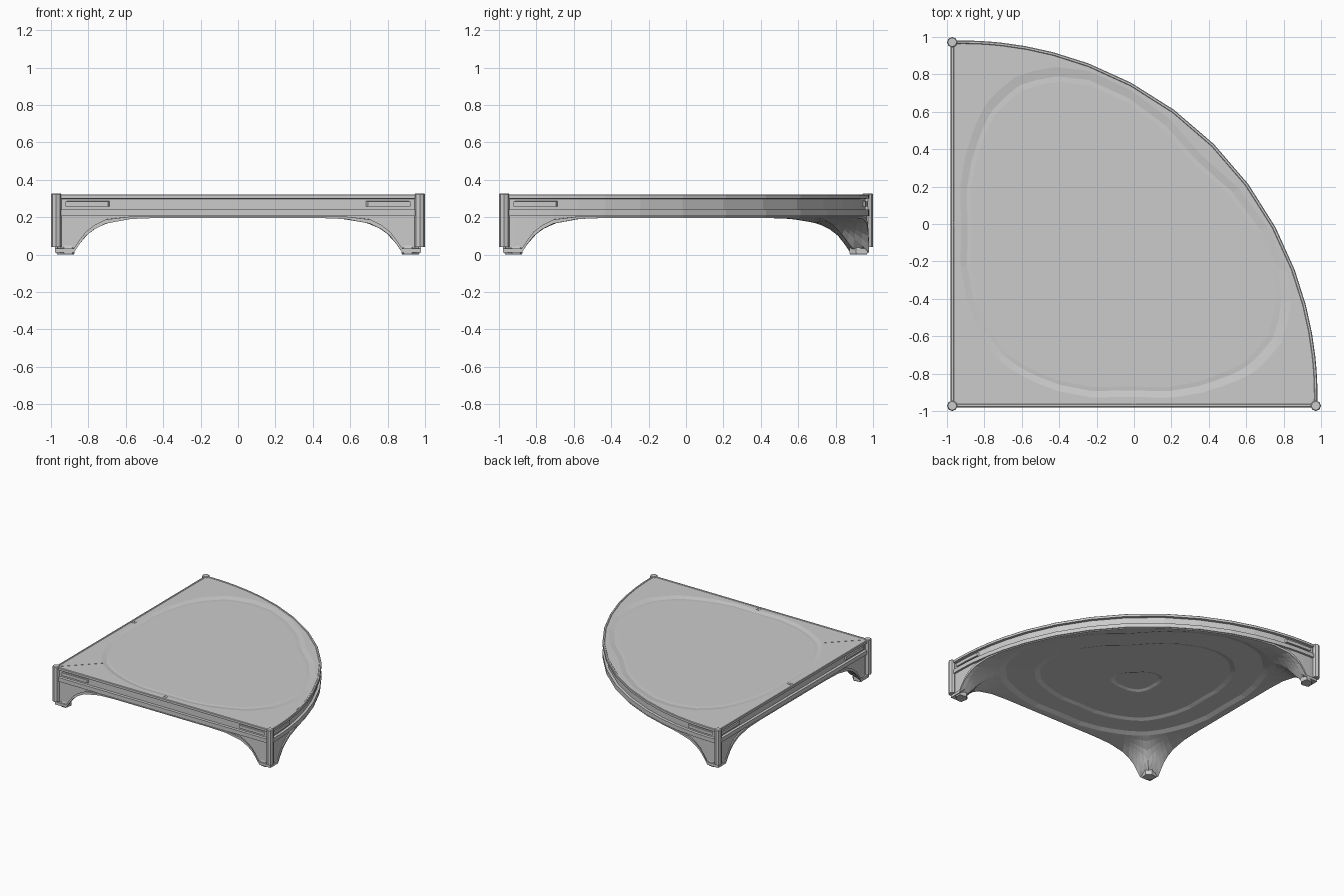
import bpy, bmesh, math
from mathutils import Vector

if "Cube" in bpy.data.objects:
    bpy.data.objects.remove(bpy.data.objects["Cube"])

C, R = 0.98, 1.96            # half width, arc radius
MID = Vector((-0.2, -0.2))   # centre of the rounded inlay


def interp(table, x):
    if x <= table[0][0]:
        return table[0][1]
    for (x0, y0), (x1, y1) in zip(table, table[1:]):
        if x <= x1:
            return y0 + (y1 - y0) * (x - x0) / (x1 - x0)
    return table[-1][1]


# Arch height against distance from a corner
ARCH = [(0.1, 0.01), (0.13, 0.055), (0.165, 0.1), (0.21, 0.135),
        (0.27, 0.165), (0.4, 0.19), (0.55, 0.196)]
# Inlay radius against angle from the diagonal
INLAY = [(0, .76), (26, .84), (45, .96), (56, 1.01), (68, 1.03), (80, .98), (92, .885),
         (118, .715), (143, .687), (161, .69), (180, .707)]


def edge_point(side, t, o):
    """Point on the outline inset by o; sides: 0 front, 1 arc, 2 left."""
    far = -C + math.sqrt((R - o) ** 2 - o * o)
    a = -C + o
    if side == 0:
        return Vector((a + (far - a) * t, a))
    if side == 2:
        return Vector((a, far + (a - far) * t))
    e = math.asin(o / (R - o))
    th = e + (math.pi / 2 - 2 * e) * t
    r = R - o + 0.03 * math.sin(2 * th)
    return Vector((-C + r * math.cos(th), -C + r * math.sin(th)))


LENGTH = [1.96, 3.1, 1.96]
near = [0, .05, .1, .13, .165, .21, .27, .4, .55, .75]
samples = []                 # (side, t, distance from nearest corner)
for side, L in enumerate(LENGTH):
    half = near + ([1.0, 1.27] if side == 1 else [])
    ds = half + [L / 2] + [L - d for d in reversed(half)][:-1]
    samples += [(side, d / L, min(d, L - d)) for d in ds]


def make(name, verts, faces):
    me = bpy.data.meshes.new(name)
    me.from_pydata([tuple(v) for v in verts], [], faces)
    bm = bmesh.new()
    bm.from_mesh(me)
    bmesh.ops.remove_doubles(bm, verts=bm.verts, dist=1e-5)
    bmesh.ops.recalc_face_normals(bm, faces=bm.faces)
    bm.to_mesh(me)
    bm.free()
    ob = bpy.data.objects.new(name, me)
    bpy.context.collection.objects.link(ob)
    return ob


def loft(name, rings, closed=True):
    n = len(rings[0])
    verts = [v for r in rings for v in r]
    faces = []
    for k in range(len(rings) - 1):
        for i in range(n):
            j = (i + 1) % n
            faces.append((k * n + i, k * n + j, (k + 1) * n + j, (k + 1) * n + i))
    faces.append(tuple(reversed(range(n))))
    faces.append(tuple(range(len(verts) - n, len(verts))))
    return make(name, verts, faces)


def inlay_xy(s, scale):
    d = edge_point(s[0], s[1], 0) - MID
    a = abs(math.degrees(math.atan2(d.y, d.x)) - 45)
    a = 360 - a if a > 180 else a
    return MID + d.normalized() * interp(INLAY, a) * scale


def inlay_ring(scale, z):
    return [inlay_xy(s, scale).to_3d() + Vector((0, 0, z)) for s in samples]


def wall_ring(o, zf):
    out = []
    for s in samples:
        p = edge_point(s[0], s[1], o)
        out.append(Vector((p.x, p.y, zf(interp(ARCH, s[2])))))
    return out


corners = [Vector((-C, -C)), Vector((C, -C)), Vector((-C, C))]


def leg_ring(t):
    """Underside ring flowing from the outline into the inlay."""
    out = []
    for s in samples:
        p = edge_point(s[0], s[1], 0).lerp(inlay_xy(s, 1.05), t)
        d = min(max(abs(p.x - c.x), abs(p.y - c.y)) for c in corners)
        z = interp(ARCH, d) * (1 - t * t) + 0.2 * t * t
        out.append(Vector((p.x, p.y, z)))
    return out


# Platform body: stepped underside, arched legs, banded walls, sunken top
rings = [inlay_ring(*r) for r in ((.17, .245), (.2, .235), (.74, .231), (.78, .219), (1.0, .216))]
rings += [leg_ring(t) for t in (1, .85, .65, .5, .4, .3, .15)]
rings += [wall_ring(0.002, lambda f: f),
          wall_ring(0.002, lambda f: min(f + .022, .203)),
          wall_ring(0.014, lambda f: min(f + .024, .204))]
rings += [wall_ring(o, lambda f, z=z: z) for o, z in (
    (.014, .205), (0, .207), (0, .24), (.02, .242), (.02, .298),
    (0, .30), (0, .318), (.004, .322), (.014, .322), (.017, .319))]
rings += [inlay_ring(1.05, .319), inlay_ring(1.0, .312), inlay_ring(.97, .314)]
loft("platform_body", rings)


def prism(name, x, y, r, n, z0, z1, turn=0.0, taper=1.0):
    ring = lambda z, q: [Vector((x + q * math.cos(turn + 2 * math.pi * i / n),
                                 y + q * math.sin(turn + 2 * math.pi * i / n), z)) for i in range(n)]
    return loft(name, [ring(z0, r * taper), ring(z0 + .01, r), ring(z1 - .005, r), ring(z1, r * .85)])


def box(name, x0, x1, y0, y1, z0, z1):
    q = [(x0, y0), (x1, y0), (x1, y1), (x0, y1)]
    return loft(name, [[Vector((*p, z)) for p in q] for z in (z0, z1)])


# Corner posts and feet
for c, nm in zip(corners, ("corner", "right", "left")):
    sx, sy = math.copysign(1, c.x), math.copysign(1, c.y)
    prism(nm + "_post", c.x - .008 * sx, c.y - .008 * sy, .028, 8, .04, .327)
    foot = [(.97, .93), (.93, .97), (.885, .97), (.875, .91), (.91, .875), (.97, .885)]
    loft(nm + "_foot", [[Vector((sx * (.925 + (a - .925) * k), sy * (.925 + (b - .925) * k), z))
                         for a, b in foot] for z, k in ((0, .92), (.008, 1), (.03, 1), (.05, .9))])

# Raised rails inside the recessed band, at both ends of each side
for side, L in enumerate(LENGTH):
    for end in (0, 1):
        secs = []
        for d in (.05, .16, .28):
            t = abs(end - d / L)
            secs.append([Vector((*edge_point(side, t, o), z))
                         for o, z in ((.03, .255), (.008, .258), (.008, .284), (.03, .287))])
        loft("band_rail", secs)

# Small seam ribs at the middle of the straight edges, and the corner mitre rib
for o in (-.012, .008):
    box("front_seam", o, o + .004, -.975, -.925, .31, .321)
    box("left_seam", -.975, -.925, o, o + .004, .31, .321)
mitre = [(-.96, -.956), (-.956, -.96), (-.72, -.724), (-.724, -.72)]
loft("mitre_rib", [[Vector((*p, z)) for p in mitre] for z in (.31, .3205)])
